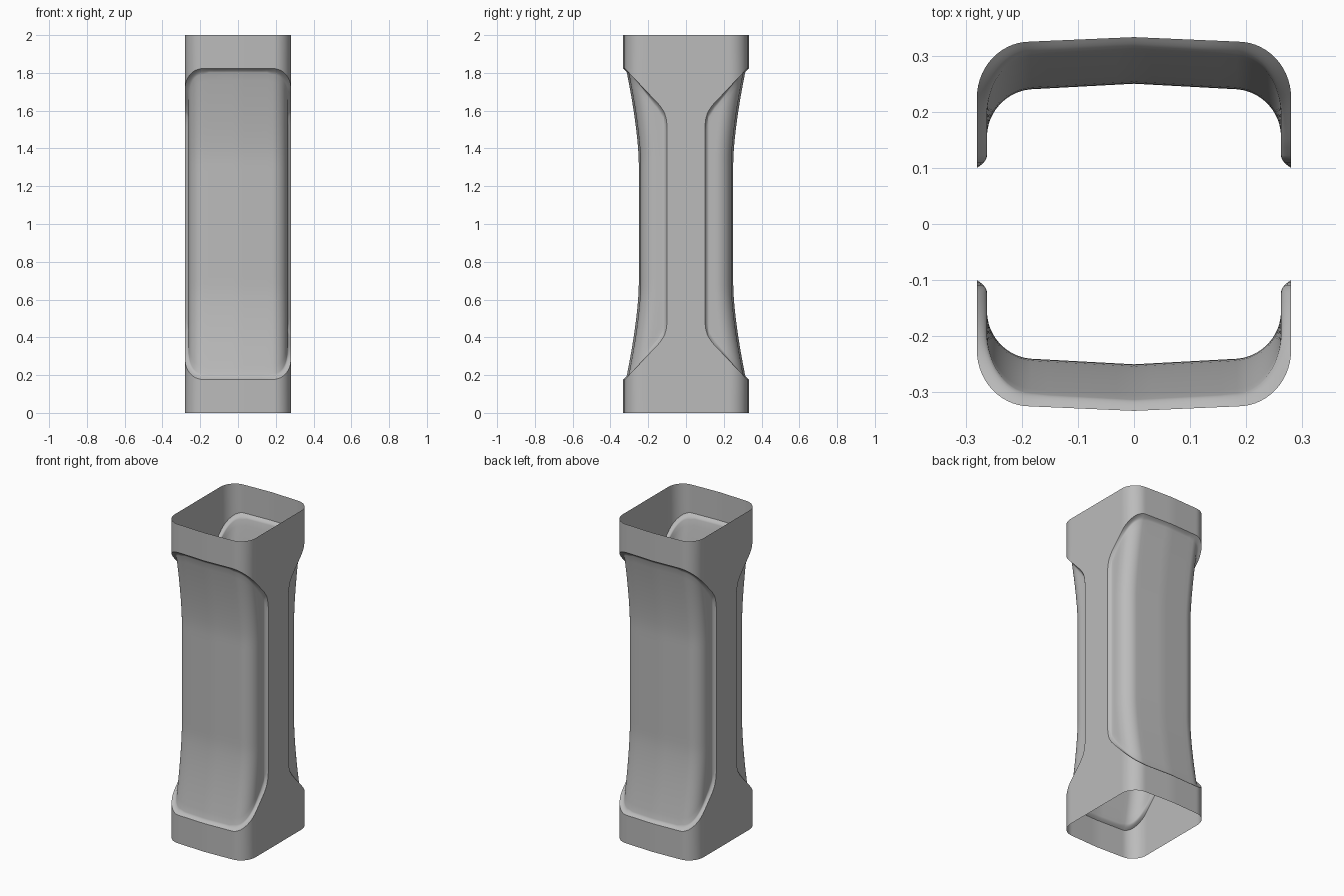
import bpy, bmesh, math

cube = bpy.data.objects.get("Cube")
if cube:
    bpy.data.objects.remove(cube, do_unlink=True)

BEVEL = 0.022            # width of the rounded step around each recess
SIDE_X, RECESS_X = 0.28, 0.262
EDGE_Y = 0.10            # upright edge of the recess on the side walls
# Recess outline on the side wall: depth y against height above the middle
OUTLINE = [(0.10, 0.52), (0.105, 0.56), (0.115, 0.592), (0.14, 0.63),
           (0.31, 0.808), (0.325, 0.823), (0.34, 0.823)]


def outline(y):
    """Height of the recess outline and the cosine of its slope."""
    if y <= EDGE_Y:
        return OUTLINE[0][1], 1.0
    for (y0, h0), (y1, h1) in zip(OUTLINE, OUTLINE[1:]):
        if y <= y1:
            slope = (h1 - h0) / (y1 - y0)
            return h0 + slope * (y - y0), 1 / math.hypot(1, slope)


def outer_quarter():
    """Outer tube profile from the middle of the side to the middle of the front."""
    pts = [(SIDE_X, 0.0)]
    pts += [(SIDE_X, EDGE_Y + BEVEL * i / 5) for i in range(6)]
    pts += [(SIDE_X, 0.122 + 0.103 * i / 7) for i in range(1, 8)]
    for i in range(1, 15):
        a = math.pi / 2 * i / 14
        pts.append((0.185 + 0.095 * math.cos(a), 0.225 + 0.1 * math.sin(a)))
    pts += [(0.185 * (1 - i / 6), 0.325 + 0.008 * i / 6) for i in range(1, 7)]
    return pts


def inside_recess(x, y, h):
    """True if the point lies within the waisted inner profile at this height."""
    flare = max(0, (abs(h) - 0.33) / 0.49) ** 1.5
    front = 0.25 + 0.067 * flare - 0.01 * x / 0.185
    r = 0.08
    cx, cy = RECESS_X - r, front - r
    if x > cx and y > cy:
        return math.hypot(x - cx, y - cy) < r
    return x < RECESS_X and y < front


def recess_point(x, y, h):
    """Push an outer point inward until it meets the recess profile."""
    ax, ay = min(x, 0.18), min(y, 0.16)
    lo, hi = 0.0, 1.0
    for _ in range(22):
        t = (lo + hi) / 2
        if inside_recess(x + (ax - x) * t, y + (ay - y) * t, h):
            hi = t
        else:
            lo = t
    return x + (ax - x) * hi, y + (ay - y) * hi


def column(x, y):
    """Vertices of one column, from the bottom rim to the top rim."""
    top, k = outline(y)
    steps = [top - BEVEL * i / 5 / k for i in range(6)]
    inner = steps[-1]
    middle = [inner * (1 - 2 * i / 40) for i in range(1, 40)]
    heights = [1.0] + steps + middle + [-s for s in reversed(steps)] + [-1.0]
    out = []
    for h in reversed(heights):
        d = min((top - abs(h)) * k, y - EDGE_Y)
        t = min(1, max(0, d / BEVEL))
        w = 1 - (1 - t) ** 2
        px, py = x, y
        if w > 0:
            rx, ry = recess_point(x, y, h)
            px, py = x + (rx - x) * w, y + (ry - y) * w
        out.append((px, py, 1 + h))
    return out


# Quarter of the open tube
bm = bmesh.new()
cols = [[bm.verts.new(p) for p in column(x, y)] for x, y in outer_quarter()]
for a, b in zip(cols, cols[1:]):
    for r in range(len(a) - 1):
        bm.faces.new((a[r], b[r], b[r + 1], a[r + 1]))
mesh = bpy.data.meshes.new("waisted_tube")
bm.to_mesh(mesh)
bm.free()
tube = bpy.data.objects.new("waisted_tube", mesh)
bpy.context.collection.objects.link(tube)

# Grey material
grey = bpy.data.materials.new("plain_grey")
grey.use_nodes = True
colour = (0.5, 0.5, 0.5, 1)
grey.diffuse_color = colour
grey.node_tree.nodes["Principled BSDF"].inputs["Base Color"].default_value = colour
mesh.materials.append(grey)

# Smooth walls with sharp recess edges
bpy.ops.object.select_all(action='DESELECT')
tube.select_set(True)
bpy.context.view_layer.objects.active = tube
bpy.ops.object.shade_smooth_by_angle(angle=math.radians(30))

# Mirror to the full tube
mirror = tube.modifiers.new("mirror", 'MIRROR')
mirror.use_axis = (True, True, False)
mirror.use_clip = True
mirror.merge_threshold = 0.0005
